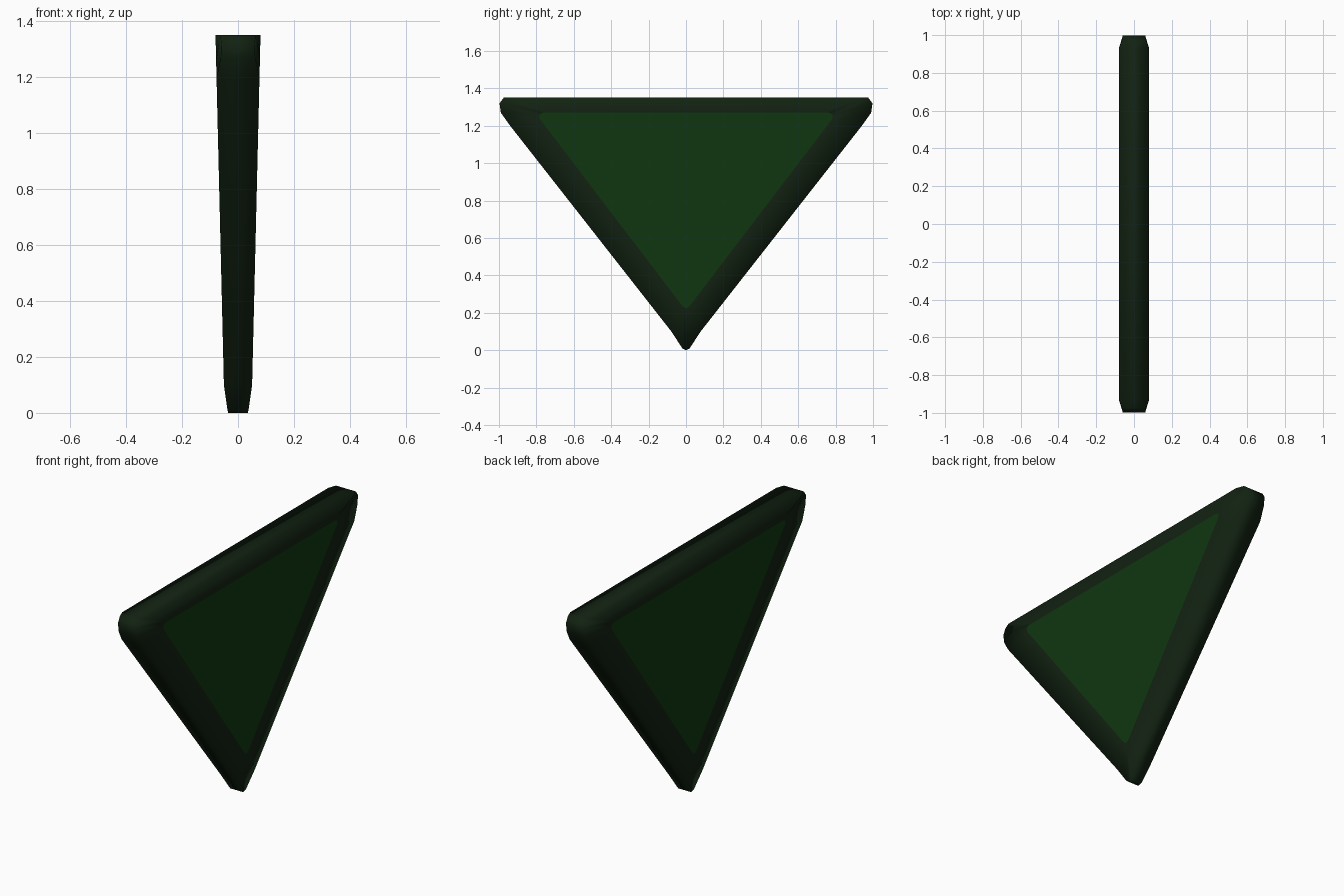
import bpy, bmesh

cube = bpy.data.objects.get("Cube")
if cube:
    bpy.data.objects.remove(cube, do_unlink=True)


def material(name, rgb):
    m = bpy.data.materials.new(name)
    m.use_nodes = True
    m.diffuse_color = (*rgb, 1)
    bsdf = m.node_tree.nodes["Principled BSDF"]
    bsdf.inputs["Base Color"].default_value = (*rgb, 1)
    bsdf.inputs["Roughness"].default_value = 0.7
    return m


DARK = material("dark green", (0.006, 0.016, 0.006))
GREEN = material("leaf green", (0.005, 0.037, 0.005))


def half_width(z):
    return 0.048 + 0.024 * z


def loop(half):
    """Mirror half an outline (y, z, pinch), bottom tip first, across y = 0."""
    return half + [(-y, z, p) for y, z, p in reversed(half[1:])]


# Outline from the bottom tip up to the top corner; pinch thins the corners
outer = loop([(0, 0, 0.013), (0.018, 0.008, 0.011), (0.078, 0.1, 0),
              (0.94, 1.2, 0), (0.99, 1.27, 0.017), (0.997, 1.32, 0.02),
              (0.975, 1.35, 0.017), (0.93, 1.35, 0)])
inner = loop([(0, 0.225, 0), (0.014, 0.231, 0), (0.03, 0.25, 0),
              (0.765, 1.215, 0), (0.782, 1.238, 0), (0.785, 1.258, 0),
              (0.768, 1.27, 0), (0.74, 1.27, 0)])


def ring(bm, outline, side):
    return [bm.verts.new((side * (half_width(z) - p), y, z)) for y, z, p in outline]


def finish(bm, name, mat, smooth):
    bmesh.ops.recalc_face_normals(bm, faces=bm.faces)
    for f in bm.faces:
        f.smooth = smooth
    mesh = bpy.data.meshes.new(name)
    bm.to_mesh(mesh)
    bm.free()
    mesh.materials.append(mat)
    obj = bpy.data.objects.new(name, mesh)
    bpy.context.collection.objects.link(obj)


def bridge(bm, a, b):
    for i in range(len(a)):
        j = (i + 1) % len(a)
        bm.faces.new((a[i], a[j], b[j], b[i]))


# Frame: inner rim, outer edge, outer edge, inner rim
bm = bmesh.new()
rings = [ring(bm, inner, 1), ring(bm, outer, 1), ring(bm, outer, -1), ring(bm, inner, -1)]
for a, b in zip(rings, rings[1:]):
    bridge(bm, a, b)
finish(bm, "frame", DARK, True)

# Flat panels closing the two faces
for name, side in (("left_panel", 1), ("right_panel", -1)):
    bm = bmesh.new()
    face = bm.faces.new(ring(bm, inner, side))
    face.normal_update()
    if face.normal.x * side < 0:
        face.normal_flip()
    mesh_name = name
    mesh = bpy.data.meshes.new(mesh_name)
    bm.to_mesh(mesh)
    bm.free()
    mesh.materials.append(GREEN)
    bpy.context.collection.objects.link(bpy.data.objects.new(name, mesh))
